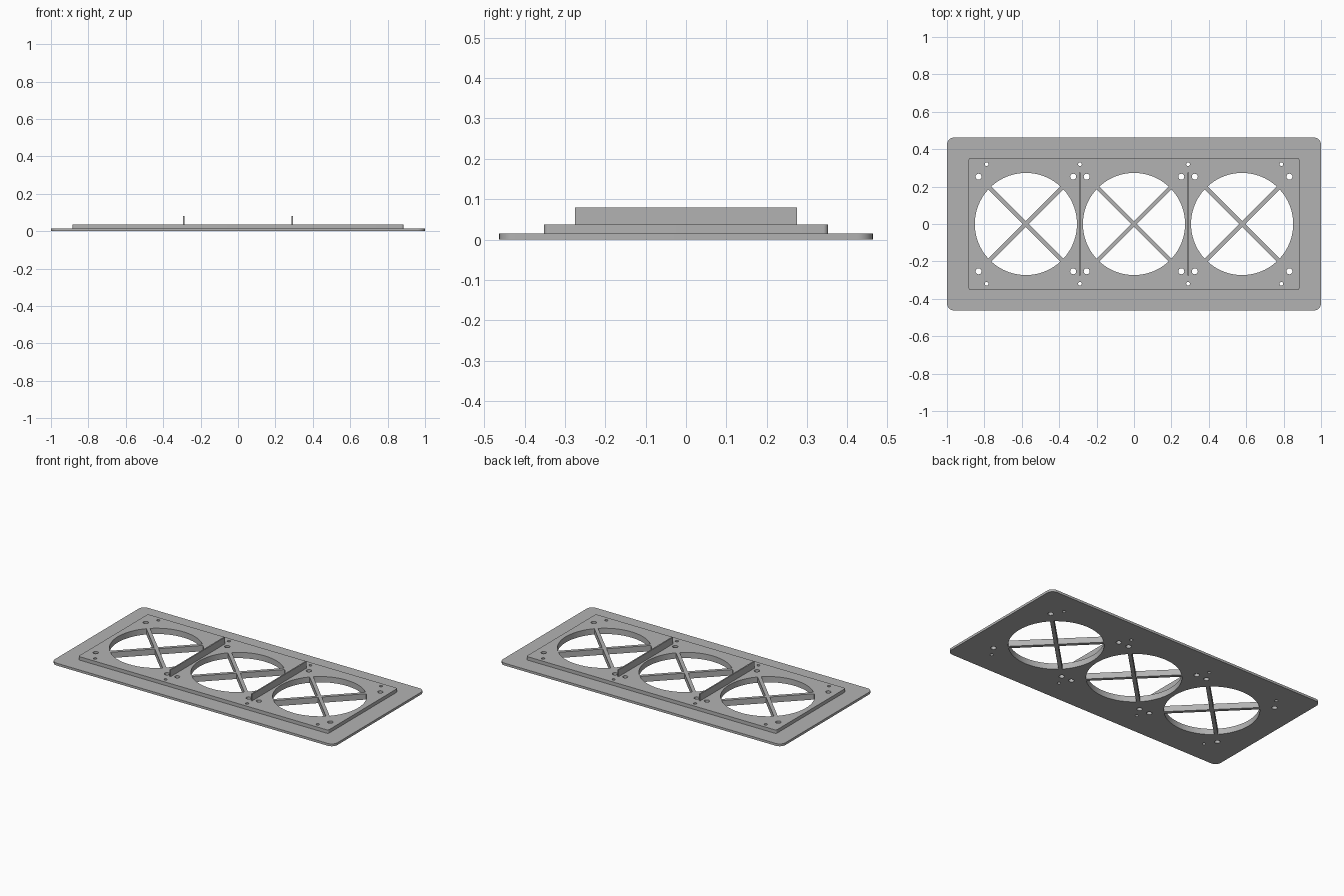
import bpy, bmesh
from math import cos, sin, pi

cube = bpy.data.objects.get("Cube")
if cube:
    bpy.data.objects.remove(cube, do_unlink=True)

BASE_TOP, PLATE_TOP, RIB_TOP = 0.015, 0.037, 0.08
FAN_X = (-0.578, 0.0, 0.578)
FAN_R = 0.273

grey = bpy.data.materials.new("plain grey")
grey.use_nodes = True
colour = (0.45, 0.45, 0.45, 1)
grey.diffuse_color = colour
grey.node_tree.nodes["Principled BSDF"].inputs["Base Color"].default_value = colour


def prism(name, outline, z0, z1, centre=(0, 0)):
    """Upright solid from a flat counter-clockwise outline."""
    bm = bmesh.new()
    face = bm.faces.new([bm.verts.new((x + centre[0], y + centre[1], z0)) for x, y in outline])
    top = bmesh.ops.extrude_face_region(bm, geom=[face])["geom"]
    verts = [v for v in top if isinstance(v, bmesh.types.BMVert)]
    bmesh.ops.translate(bm, verts=verts, vec=(0, 0, z1 - z0))
    bmesh.ops.recalc_face_normals(bm, faces=bm.faces[:])
    mesh = bpy.data.meshes.new(name)
    bm.to_mesh(mesh)
    bm.free()
    mesh.materials.append(grey)
    obj = bpy.data.objects.new(name, mesh)
    bpy.context.collection.objects.link(obj)
    return obj


def circle(r, n):
    return [(r * cos(2 * pi * i / n), r * sin(2 * pi * i / n)) for i in range(n)]


def rounded(hx, hy, r, n=8):
    pts = []
    for q, (sx, sy) in enumerate([(1, 1), (-1, 1), (-1, -1), (1, -1)]):
        for i in range(n + 1):
            a = (q + i / n) * pi / 2
            pts.append((sx * (hx - r) + r * cos(a), sy * (hy - r) + r * sin(a)))
    return pts


def activate(obj):
    bpy.ops.object.select_all(action="DESELECT")
    obj.select_set(True)
    bpy.context.view_layer.objects.active = obj


def combine(target, other, operation):
    mod = target.modifiers.new(operation, "BOOLEAN")
    mod.operation = operation
    mod.solver = "EXACT"
    mod.object = other
    activate(target)
    bpy.ops.object.modifier_apply(modifier=mod.name)
    bpy.data.objects.remove(other, do_unlink=True)


# Flange with the raised plate fused on top
panel = prism("panel", rounded(1.0, 0.463, 0.04), 0, BASE_TOP)
plate = prism("raised_plate", rounded(0.885, 0.352, 0.012), BASE_TOP / 2, PLATE_TOP)
combine(panel, plate, "UNION")

# Fan openings, fan screw holes and small mounting holes
holes = [(x, 0, FAN_R, 96) for x in FAN_X]
holes += [(x + sx * 0.253, sy * 0.253, 0.016, 20)
          for x in FAN_X for sx in (-1, 1) for sy in (-1, 1)]
holes += [(x, sy * 0.32, 0.01, 16)
          for x in (-0.788, -0.289, 0.289, 0.788) for sy in (-1, 1)]
for x, y, r, n in holes:
    cutter = prism("hole_cutter", circle(r, n), -0.1, 0.2, (x, y))
    cutter.hide_render = True
    combine(panel, cutter, "DIFFERENCE")
activate(panel)
bpy.ops.object.shade_smooth_by_angle()

# Diagonal cross of spokes in each opening
L, w = FAN_R + 0.001, 0.011
arm = [(w, w), (w, L), (-w, L)]
cross = []
for q in range(4):
    a = q * pi / 2 + pi / 4
    cross += [(x * cos(a) - y * sin(a), x * sin(a) + y * cos(a)) for x, y in arm]
for side, x in zip(("right", "middle", "left"), FAN_X):
    prism(side + "_spokes", cross, 0, PLATE_TOP, (x, 0))

# Thin upright dividers between the openings
for side, x in (("right", -0.289), ("left", 0.289)):
    bar = [(-0.004, -0.275), (0.004, -0.275), (0.004, 0.275), (-0.004, 0.275)]
    prism(side + "_divider", bar, PLATE_TOP - 0.005, RIB_TOP, (x, 0))
